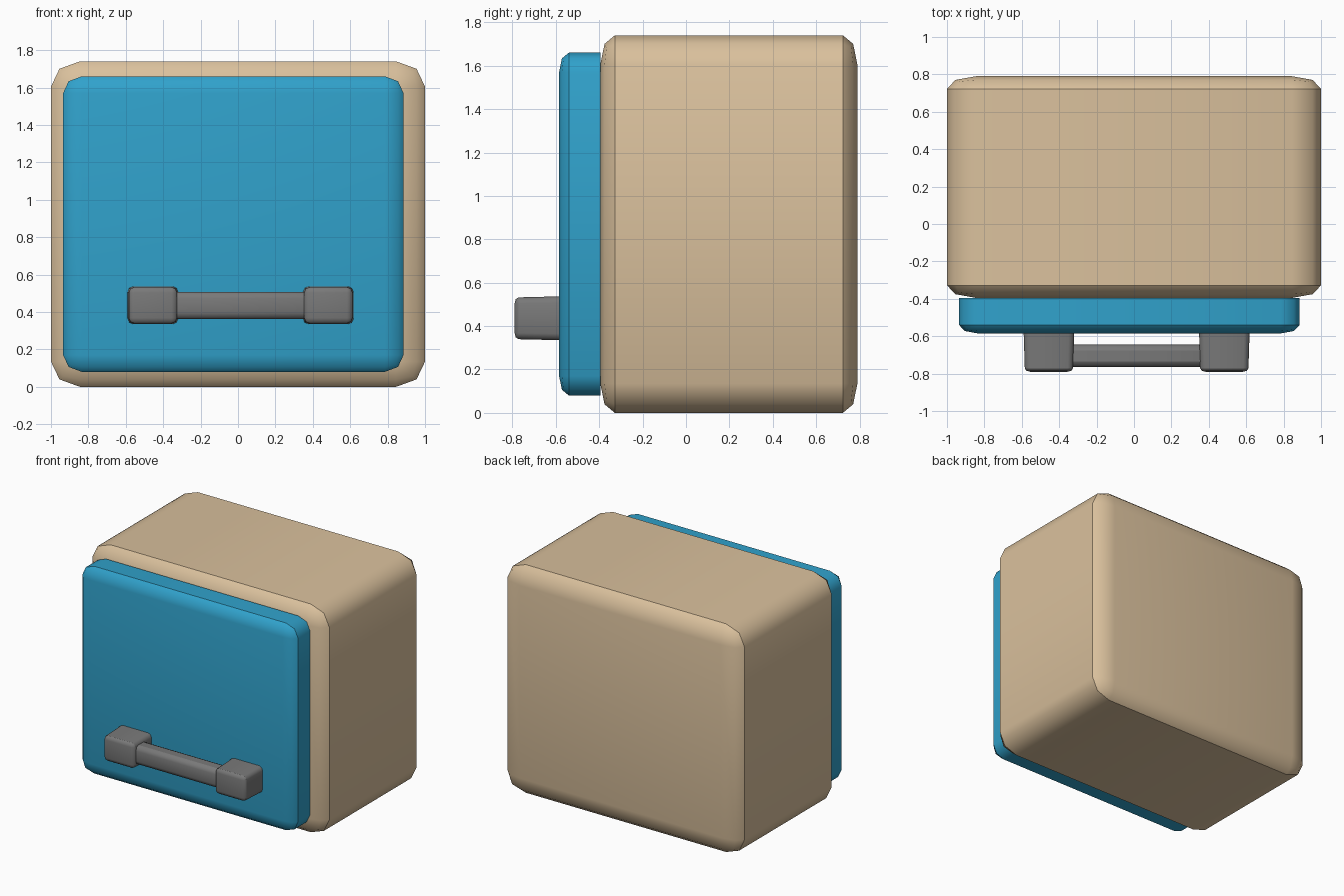
import bpy, bmesh

if "Cube" in bpy.data.objects:
    bpy.data.objects.remove(bpy.data.objects["Cube"])

def material(name, rgb):
    m = bpy.data.materials.new(name)
    m.diffuse_color = (*rgb, 1)
    m.use_nodes = True
    m.node_tree.nodes["Principled BSDF"].inputs["Base Color"].default_value = m.diffuse_color
    return m

TAN = material("tan", (0.70, 0.53, 0.335))
BLUE = material("blue", (0.03, 0.36, 0.60))
GREY = material("grey", (0.19, 0.19, 0.19))

def rounded_box(name, lo, hi, r, mat, flat_back=False, taper=1.0):
    """Box from lo to hi, rounded in two steps with a separate radius per axis."""
    bm = bmesh.new()
    bmesh.ops.create_cube(bm, size=1)
    dim = [h - l for l, h in zip(lo, hi)]
    mid = [(h + l) / 2 for l, h in zip(lo, hi)]
    # bevel by 1 in a space where every radius is 1, then scale back
    for v in bm.verts:
        v.co = [v.co[i] * dim[i] / r[i] for i in range(3)]
    edges = [e for e in bm.edges
             if not (flat_back and all(v.co.y > 0 for v in e.verts))]
    bmesh.ops.bevel(bm, geom=edges, offset=1, segments=2, profile=0.5,
                    affect='EDGES', clamp_overlap=False)
    for v in bm.verts:
        v.co = [v.co[i] * r[i] for i in range(3)]
    # crisp line where the sides meet the front and back rounding
    ring = dim[1] / 2 - r[1]
    for f in bm.faces:
        f.smooth = True
    for e in bm.edges:
        ys = [v.co.y for v in e.verts]
        if abs(ys[0] - ys[1]) < 1e-4:
            at_ring = abs(abs(ys[0]) - ring) < 1e-4
            at_back = flat_back and abs(ys[0] - dim[1] / 2) < 1e-4
            if at_ring or at_back:
                e.smooth = False
    # narrow towards the front, then move into place
    for v in bm.verts:
        t = 0.5 - v.co.y / dim[1]
        s = 1 + (taper - 1) * t
        v.co.x *= s
        v.co.z *= s
        v.co = [v.co[i] + mid[i] for i in range(3)]
    me = bpy.data.meshes.new(name)
    bm.to_mesh(me)
    bm.free()
    me.materials.append(mat)
    ob = bpy.data.objects.new(name, me)
    bpy.context.collection.objects.link(ob)
    return ob

# cabinet body
rounded_box("body", (-1, -0.395, 0), (1, 0.79, 1.74), (0.155, 0.067, 0.135), TAN)

# door panel, flat against the body
rounded_box("door", (-0.935, -0.585, 0.08), (0.885, -0.395, 1.66),
            (0.1, 0.045, 0.09), BLUE, flat_back=True)

# handle: two posts and a bar
for side, x0, x1 in (("left", -0.59, -0.32), ("right", 0.348, 0.618)):
    rounded_box("handle_post_" + side, (x0, -0.79, 0.335), (x1, -0.58, 0.537),
                (0.03, 0.018, 0.03), GREY, flat_back=True, taper=0.95)
rounded_box("handle_bar", (-0.4, -0.765, 0.362), (0.43, -0.645, 0.508),
            (0.03, 0.03, 0.035), GREY)
